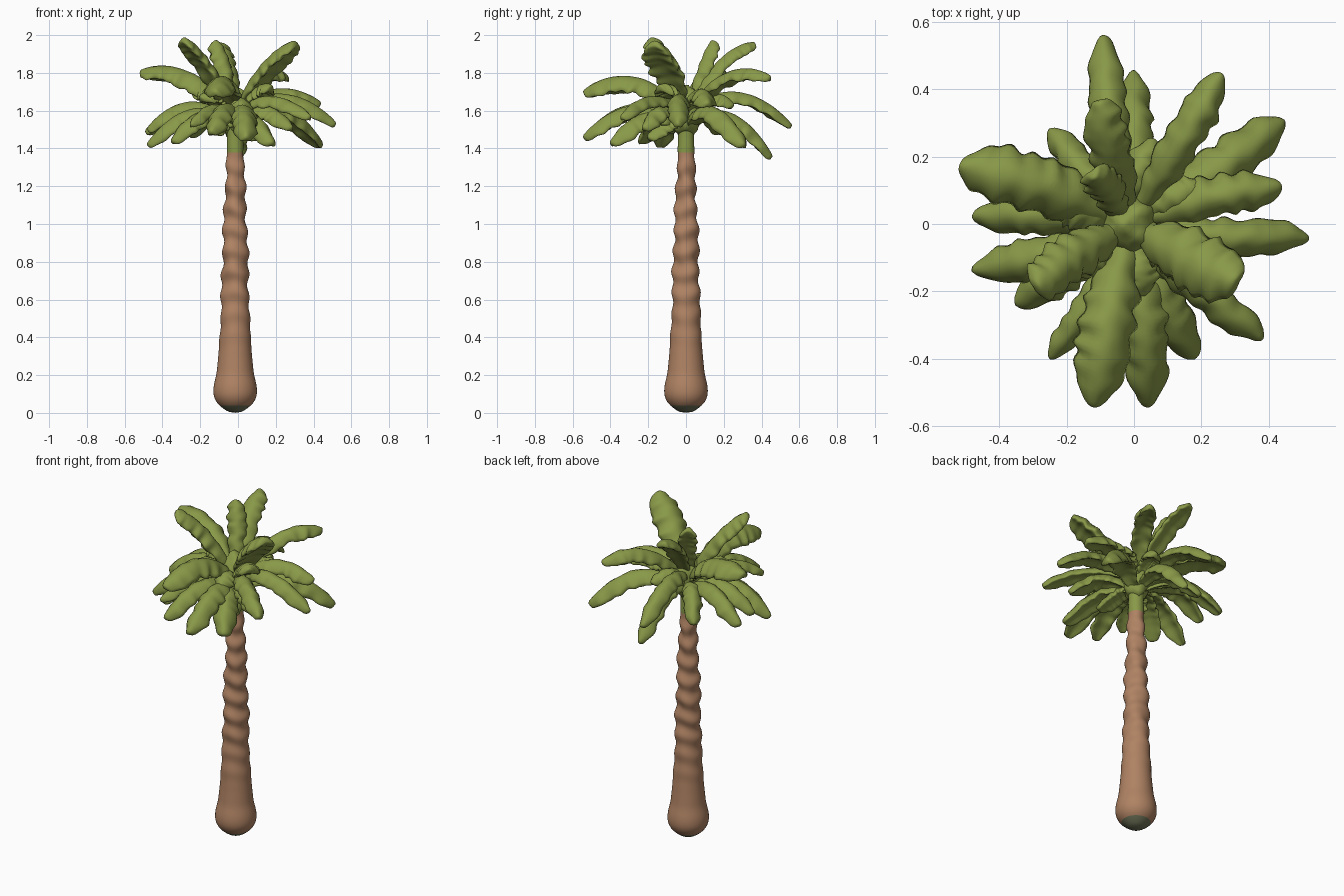
import bpy, bmesh, math, random
from mathutils import Vector

if "Cube" in bpy.data.objects:
    bpy.data.objects.remove(bpy.data.objects["Cube"])

random.seed(4)


def material(name, rgb):
    m = bpy.data.materials.new(name)
    m.diffuse_color = (*rgb, 1)
    m.use_nodes = True
    m.node_tree.nodes["Principled BSDF"].inputs["Base Color"].default_value = m.diffuse_color
    return m


LEAF = material("leaf green", (0.25, 0.32, 0.065))
BARK = material("bark brown", (0.43, 0.225, 0.125))
SOIL = material("dark underside", (0.155, 0.165, 0.095))
CX = -0.015  # trunk axis


def finish(bm, name, mats, subdiv=1):
    bmesh.ops.recalc_face_normals(bm, faces=bm.faces)
    for f in bm.faces:
        f.smooth = True
    me = bpy.data.meshes.new(name)
    bm.to_mesh(me)
    bm.free()
    for m in mats:
        me.materials.append(m)
    ob = bpy.data.objects.new(name, me)
    bpy.context.collection.objects.link(ob)
    if subdiv:
        mod = ob.modifiers.new("smooth", 'SUBSURF')
        mod.levels = mod.render_levels = subdiv
    return ob


def skin(bm, rings):
    """Join rings of points into a closed tube."""
    vs = [[bm.verts.new(p) for p in r] for r in rings]
    n = len(vs[0])
    for a, b in zip(vs, vs[1:]):
        for i in range(n):
            bm.faces.new((a[i], a[(i + 1) % n], b[(i + 1) % n], b[i]))
    bm.faces.new(vs[0])
    bm.faces.new(vs[-1])


def interp(table, z):
    for (z0, r0), (z1, r1) in zip(table, table[1:]):
        if z <= z1:
            return r0 + (r1 - r0) * (z - z0) / (z1 - z0)
    return table[-1][1]


# Trunk: flared foot, knobbly leaf-scar rings, green neck
PROFILE = [(0.0, 0.03), (0.015, 0.064), (0.04, 0.096), (0.07, 0.115), (0.1, 0.119),
           (0.14, 0.115), (0.2, 0.1), (0.3, 0.09), (0.5, 0.077), (0.75, 0.070), (0.95, 0.064),
           (1.2, 0.052), (1.33, 0.046), (1.45, 0.043), (1.62, 0.05)]
heights = [0, 0.015, 0.03, 0.05, 0.08, 0.11, 0.14] + [0.17 + 0.02 * i for i in range(73)]
bm = bmesh.new()
rings = []
for z in heights:
    amp = 0.008 * max(0, min(1, (z - 0.3) / 0.4)) * max(0, min(1, (1.4 - z) / 0.15))
    ring = []
    for i in range(20):
        a = math.tau * i / 20
        phase = math.tau * (z - 0.62) / 0.113 + 0.7 * math.sin(a * 2 + z * 3)
        r = interp(PROFILE, z) + amp * math.cos(phase) + 0.5 * amp * math.sin(3 * a + 17 * z)
        ring.append((CX + r * math.cos(a), r * math.sin(a), z + 0.008))
    rings.append(ring)
skin(bm, rings)
for v in bm.verts:
    if v.co.z < 0.01:
        v.co.z = 0
for f in bm.faces:
    z = f.calc_center_median().z
    f.material_index = 1 if z < 0.032 else 2 if z > 1.385 else 0
finish(bm, "trunk", [BARK, SOIL, LEAF])

# Crown heart where the fronds meet
bm = bmesh.new()
bmesh.ops.create_icosphere(bm, subdivisions=3, radius=1)
for v in bm.verts:
    k = 1 + 0.15 * math.sin(5 * v.co.x + 3 * v.co.z) * math.cos(6 * v.co.y)
    v.co = Vector((CX + 0.085 * k * v.co.x, 0.085 * k * v.co.y, 1.6 + 0.13 * k * v.co.z))
finish(bm, "crown_heart", [LEAF], 0)


def frond(name, tip, mid_z, width, root_z, fold):
    """Arched leaf with a folded cross-section and ragged edges."""
    tip = Vector(tip)
    out = Vector((tip.x - CX, tip.y, 0)).normalized()
    root = Vector((CX, 0, root_z)) + out * 0.02
    ctrl = (root + tip) / 2
    ctrl.z = 2 * mid_z - (root.z + tip.z) / 2
    side = Vector((-out.y, out.x, 0))
    steps = 22
    sway = random.uniform(-0.02, 0.02)
    seed = random.uniform(0, 6)
    rings = []
    for k in range(steps + 1):
        t = k / steps
        p = root * (1 - t) ** 2 + ctrl * 2 * t * (1 - t) + tip * t * t
        tan = ((ctrl - root) * (1 - t) + (tip - ctrl) * t).normalized()
        up = tan.cross(side).normalized()
        if up.z < 0:
            up.negate()
        p = p + side * sway * math.sin(math.pi * t)
        # narrow stalk, full blade, blunt rounded tip
        w = width / 2 * (0.35 + 0.65 * min(1, t / 0.35) ** 0.8)
        w *= math.sqrt(max(0.12, 1 - max(0, (t - 0.6) / 0.4) ** 3.5))
        ends = []
        for rate in (1.9, 1.6):
            ends.append(w * (1 + 0.13 * math.sin(k * rate + seed * rate) + random.uniform(-0.14, 0.14)))
        wl, wr = ends
        dl, dr = (fold * w * random.uniform(0.75, 1.3) for _ in range(2))
        th = 0.010 + 0.09 * w
        lump = 0.006 * math.sin(k * 1.3 + seed)
        pts = [(-wl, -dl), (-0.6 * wl, -0.3 * dl + th + lump), (0, 0.15 * w + th),
               (0.6 * wr, -0.3 * dr + th - lump), (wr, -dr),
               (0.6 * wr, -0.55 * dr - th), (0, -0.1 * w - th), (-0.6 * wl, -0.55 * dl - th)]
        rings.append([p + side * a + up * b for a, b in pts])
    bm = bmesh.new()
    skin(bm, rings)
    finish(bm, name, [LEAF])


# Fronds: tip position, height half way along, blade width
UPPER = [((-0.295, -0.185, 1.98), 1.85, 0.16), ((0.31, -0.17, 1.96), 1.84, 0.20),
         ((-0.10, 0.37, 1.95), 1.86, 0.14), ((-0.12, 0.15, 1.97), 1.83, 0.12)]
MIDDLE = [((-0.52, 0.18, 1.80), 1.79, 0.19), ((0.26, 0.45, 1.77), 1.79, 0.13),
          ((-0.12, -0.545, 1.69), 1.76, 0.19), ((-0.09, 0.56, 1.51), 1.68, 0.13),
          ((0.44, 0.11, 1.63), 1.70, 0.14), ((0.52, -0.04, 1.52), 1.67, 0.13),
          ((0.385, -0.34, 1.56), 1.66, 0.12)]
LOWER = [((0.445, 0.31, 1.41), 1.60, 0.16), ((0.04, -0.545, 1.45), 1.61, 0.16),
         ((0.18, -0.40, 1.42), 1.57, 0.16), ((-0.14, -0.51, 1.48), 1.62, 0.15),
         ((-0.35, -0.24, 1.43), 1.58, 0.14), ((-0.48, -0.14, 1.41), 1.59, 0.14),
         ((-0.48, 0.02, 1.49), 1.63, 0.14), ((-0.49, 0.18, 1.48), 1.62, 0.14),
         ((-0.25, 0.28, 1.46), 1.60, 0.12), ((0.0, 0.455, 1.345), 1.57, 0.13),
         ((0.29, -0.22, 1.50), 1.61, 0.14), ((-0.25, -0.40, 1.52), 1.62, 0.10)]
# Short fillers close to the heart
FILLER = [((-0.20, -0.14, 1.66), 1.68, 0.15), ((0.18, -0.14, 1.72), 1.70, 0.15),
          ((0.02, -0.22, 1.60), 1.65, 0.14), ((-0.24, 0.08, 1.68), 1.69, 0.14),
          ((0.20, 0.12, 1.66), 1.68, 0.13), ((0.06, 0.25, 1.62), 1.67, 0.13),
          ((0.10, -0.20, 1.45), 1.53, 0.13), ((-0.14, -0.16, 1.48), 1.54, 0.12)]
TIERS = [("upper", 1.62, 0.55, UPPER), ("middle", 1.6, 0.75, MIDDLE),
         ("lower", 1.53, 0.75, LOWER), ("filler", 1.56, 0.7, FILLER)]
for tier, root_z, fold, fronds in TIERS:
    for i, (tip, mid_z, width) in enumerate(fronds):
        frond(f"{tier}_frond_{i + 1}", tip, mid_z, width, root_z, fold)
